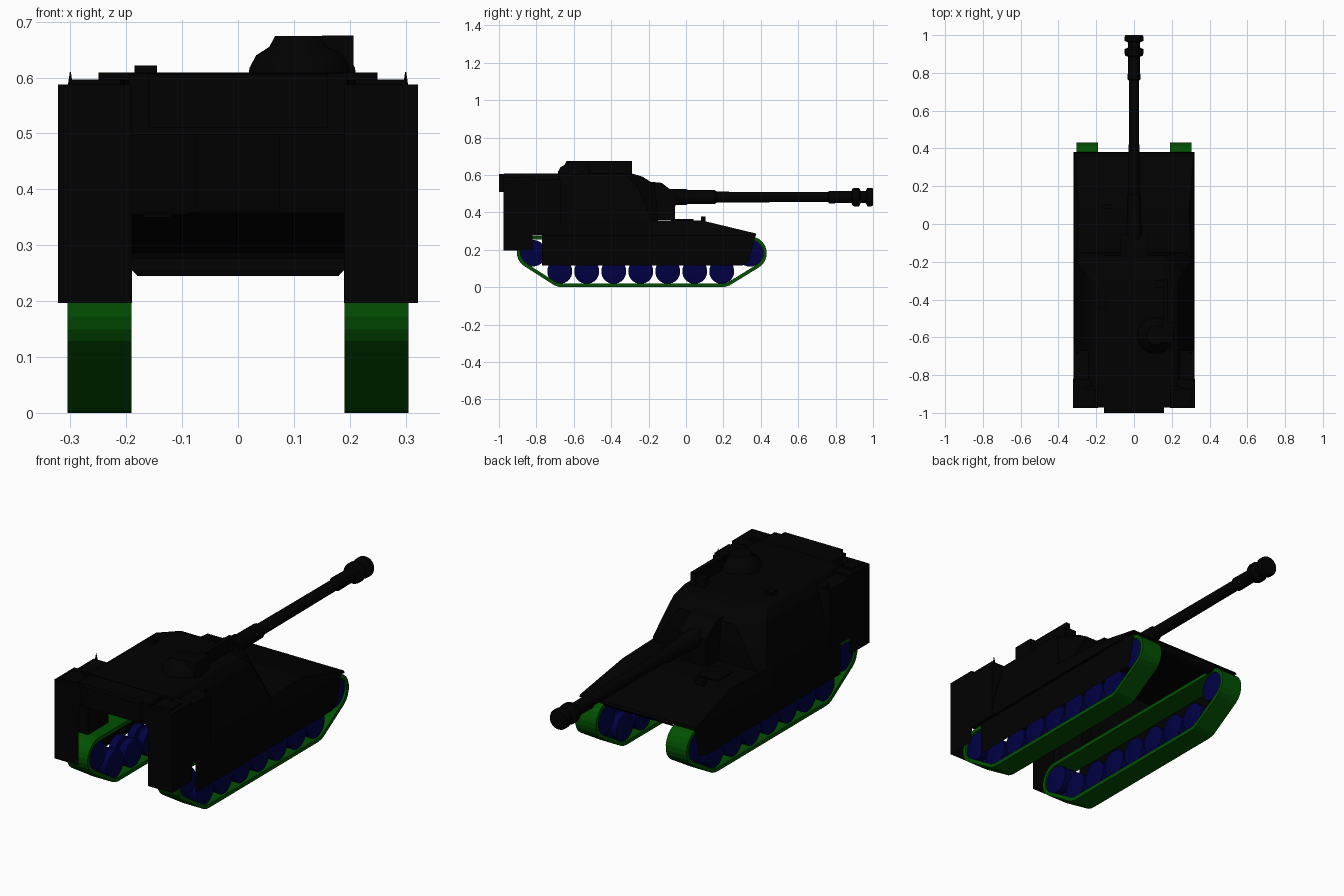
import bpy, bmesh, math
from mathutils import Vector

if "Cube" in bpy.data.objects:
    bpy.data.objects.remove(bpy.data.objects["Cube"])


def material(name, rgb):
    m = bpy.data.materials.new(name)
    m.diffuse_color = (*rgb, 1)
    m.use_nodes = True
    m.node_tree.nodes["Principled BSDF"].inputs["Base Color"].default_value = m.diffuse_color
    return m


BLACK = material("armour black", (0.0002, 0.0002, 0.0002))
GREEN = material("track green", (0.0005, 0.08, 0.0005))
BLUE = material("wheel blue", (0.0002, 0.0002, 0.058))


def finish(name, bm, mat, smooth=False):
    bmesh.ops.remove_doubles(bm, verts=bm.verts, dist=1e-5)
    bmesh.ops.recalc_face_normals(bm, faces=bm.faces)
    me = bpy.data.meshes.new(name)
    bm.to_mesh(me)
    bm.free()
    me.materials.append(mat)
    ob = bpy.data.objects.new(name, me)
    bpy.context.collection.objects.link(ob)
    if smooth:
        bpy.ops.object.select_all(action='DESELECT')
        ob.select_set(True)
        bpy.context.view_layer.objects.active = ob
        bpy.ops.object.shade_smooth_by_angle(angle=math.radians(35))
    return ob


def loft(name, rings, mat=BLACK, smooth=False, caps=(True, True), closed=True):
    """Skin equal-length point rings; closed=False gives an open plate."""
    bm = bmesh.new()
    vs = [[bm.verts.new(p) for p in r] for r in rings]
    n = len(vs[0])
    for a, b in zip(vs, vs[1:]):
        for i in range(n if closed else n - 1):
            j = (i + 1) % n
            bm.faces.new((a[i], a[j], b[j], b[i]))
    for ring, cap in ((vs[0], caps[0]), (vs[-1], caps[1])):
        if cap:
            bm.faces.new(ring)
    return finish(name, bm, mat, smooth)


def sheet(name, rows):
    return loft(name, rows, BLACK, False, (False, False), False)


def extrude_x(name, profile, x0, x1, mat=BLACK):
    """Extrude a (y, z) profile between two x positions."""
    return loft(name, [[(x, y, z) for y, z in profile] for x in (x0, x1)], mat)


def box(name, x0, x1, y0, y1, z0, z1, mat=BLACK):
    return extrude_x(name, [(y0, z0), (y1, z0), (y1, z1), (y0, z1)], x0, x1, mat)


def circle(c, r, axis, n):
    pts = []
    for i in range(n):
        a = math.tau * (i + 0.5) / n
        u, v = r * math.cos(a), r * math.sin(a)
        off = {'x': (0, u, v), 'y': (u, 0, v), 'z': (u, v, 0)}[axis]
        pts.append(Vector(c) + Vector(off))
    return pts


# Hull: open-bottomed shell of deck, sloping front and nose lip
deck = [(-.22, .358, .311), (-.16, .358, .300), (.08, .358, .292), (.375, .287, .316)]
sheet("hull_deck", [[(-w, y, z), (w, y, z)] for y, z, w in deck])
sheet("hull_nose", [[(-w, y, z), (w, y, z)] for y, z, w in
                    ((.375, .287, .316), (.38, .276, .319))])
sheet("hull_nose_lip", [[(-w, y, z), (w, y, z)] for y, z, w in
                        ((.38, .276, .19), (.36, .256, .19), (.33, .245, .18))])
box("driver_hatch", -.2, -.09, -.08, .04, .355, .364)
box("driver_periscope", -.17, -.12, .08, .105, .35, .378)


# Turret: open-bottomed shell with leaning sides and chamfered corners
def turret_ring(z, w, yf, cut):
    return [(-w, -.87, z), (-w, yf - cut, z), (-w + cut, yf, z),
            (w - cut, yf, z), (w, yf - cut, z), (w, -.87, z)]


loft("turret", [turret_ring(.358, .311, -.15, .035), turret_ring(.45, .284, -.157, .065),
                turret_ring(.55, .254, -.167, .10), turret_ring(.592, .228, -.235, .08),
                turret_ring(.608, .20, -.29, .05)],
     BLACK, False, (False, True), False)

# Gun mount
extrude_x("mantlet", [(-.17, .36), (-.06, .36), (-.055, .50), (-.13, .558), (-.2, .565)],
          -.075, .075)

# Gun barrel with stepped sleeve and double-baffle muzzle brake
steps = [(-.14, .043), (.0, .043), (.01, .038), (.155, .037), (.165, .029), (.76, .027),
         (.765, .034), (.885, .032), (.89, .046), (.90, .05), (.925, .05), (.935, .032),
         (.96, .032), (.97, .05), (.992, .05), (1.0, .046)]
loft("gun_barrel", [circle((0, y, .482), r, 'y', 20) for y, r in steps], BLACK, True)

# Commander's cupola with machine gun and shield
cup = (.115, -.59)
loft("cupola", [circle((*cup, z), r, 'z', 16) for z, r in
                ((.60, .099), (.618, .096), (.64, .084), (.655, .06), (.674, .05))], BLACK, True)
box("cupola_shield", .15, .207, -.63, -.52, .605, .675)
box("machine_gun", .155, .178, -.53, -.29, .605, .674)
box("machine_gun_rest", .11, .18, -.335, -.30, .605, .655)

# Roof fittings
box("roof_sight", -.185, -.145, -.45, -.41, .60, .622)
box("roof_rear_lip", -.25, .25, -.875, -.86, .595, .609)

# Overhanging bustle across the open rear
box("bustle", -.195, .195, -.972, -.86, .497, .607)
box("bustle_rack", -.16, .16, -1.0, -.97, .51, .606)

# Paired side armour
skirt_rows = [(-.77, .115, .28), (.30, .115, .28), (.335, .14, .28), (.352, .2, .28),
              (.372, .275, .28)]
for side, s in (("left", -1), ("right", 1)):
    # lower hull flank and thin track skirt below it
    sheet(side + "_hull_flank", [[(s * .319, y, zb), (s * w, y, zt)] for y, zb, zt, w in
                                 ((-.82, .277, .358, .311), (-.22, .277, .358, .311),
                                  (-.16, .277, .358, .300), (.08, .277, .358, .292),
                                  (.375, .276, .287, .316))])
    sheet(side + "_flank_edge", [[(s * .319, y, .277), (s * .3065, y, .277)]
                                 for y in (-.77, .38)])
    sheet(side + "_skirt", [[(s * .3065, y, zb), (s * .3065, y, zt)] for y, zb, zt in skirt_rows])
    # rear guard: outer flank and rear plate, open inside
    sheet(side + "_rear_guard", [[(s * .322, -.82, z), (s * .322, -.975, z), (s * .19, -.975, z)]
                                 for z in (.197, .588)])
    box(side + "_guard_lid", s * .19, s * .322, -.975, -.82, .58, .588)
    box(side + "_guard_step", s * .21, s * .30, -.96, -.87, .585, .597)
    box(side + "_stowage_bin", s * .24, s * .32, -.83, -.67, .28, .575)
    # small antenna
    loft(side + "_antenna", [circle((s * .30, -.68, z), r, 'z', 8) for z, r in
                             ((.53, .008), (.58, .006), (.61, .001))])


# Tracks: belt wrapped round idler, sprocket and flat ground run
def arc(cy, cz, r, a0, a1, n):
    return [(cy + r * math.cos(math.radians(a0 + (a1 - a0) * i / n)),
             cz + r * math.sin(math.radians(a0 + (a1 - a0) * i / n))) for i in range(n + 1)]


def belt(t):
    return (arc(.342, .182, .09 - t, 90, -58, 9) + arc(.19, .10, .10 - t, -64, -90, 2)
            + arc(-.66, .10, .10 - t, -90, -116, 2) + arc(-.818, .186, .087 - t, -122, -270, 9))


for side, s in (("left", -1), ("right", 1)):
    outer, inner = belt(0), belt(.019)
    rings = [[(s * x, y, z) for y, z in p] for x, p in
             ((.191, outer), (.305, outer), (.305, inner), (.191, inner), (.191, outer))]
    loft(side + "_track", rings, GREEN, False, (False, False))
    # Wheels: seven paired road wheels, rear idler and front sprocket
    wheels = [(-.675 + .1443 * i, .085, .067) for i in range(7)]
    wheels += [(-.818, .182, .071), (.342, .182, .072)]
    for i, (y, z, r) in enumerate(wheels):
        prof = [(.198, .92), (.200, 1), (.238, 1), (.240, .5), (.255, .5), (.257, 1),
                (.294, 1), (.296, .92)]
        loft(f"{side}_wheel_{i + 1}", [circle((s * x, y, z), r * k, 'x', 24)
                                       for x, k in prof], BLUE, True)
